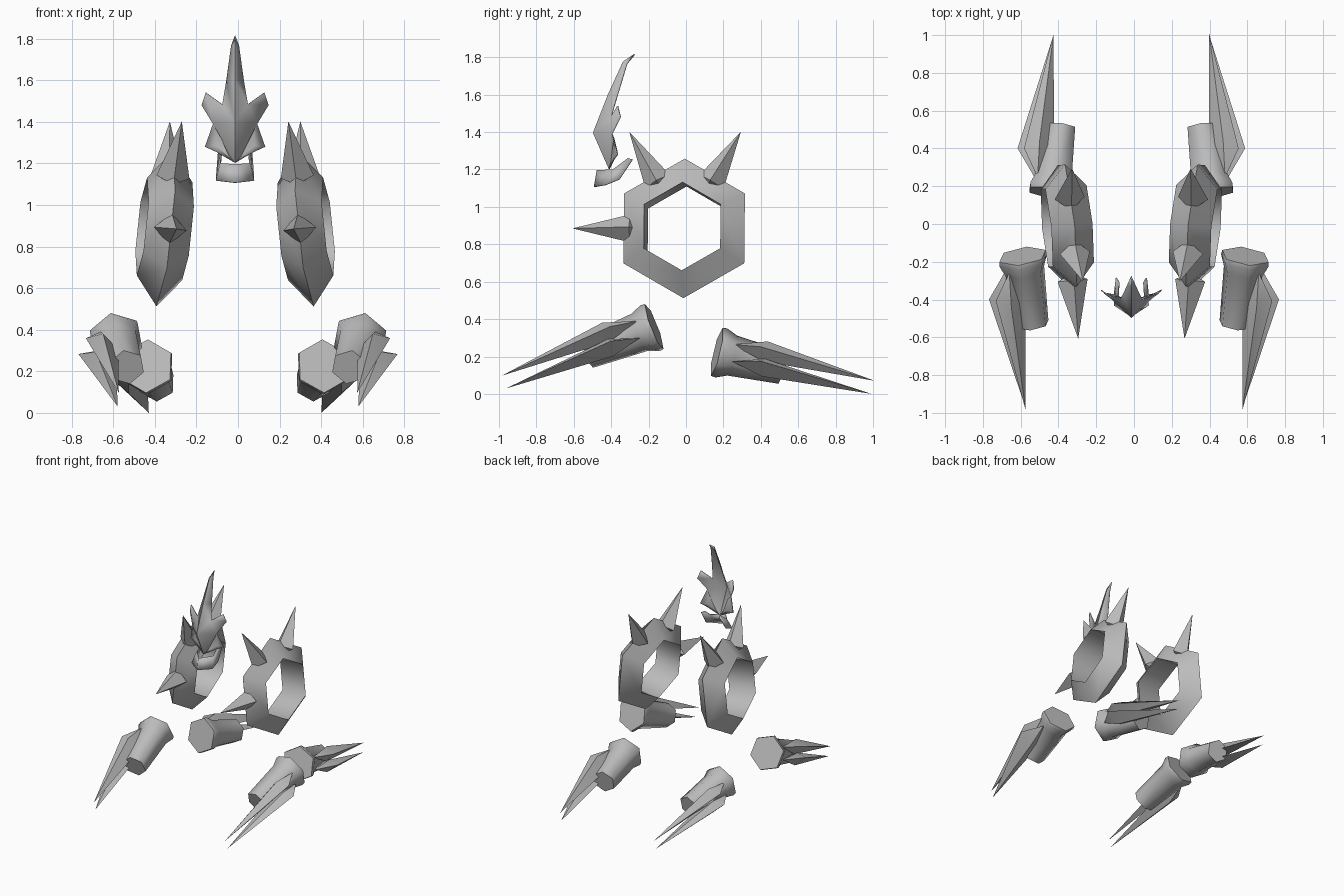
import bpy, math
from mathutils import Vector, Matrix

if "Cube" in bpy.data.objects:
    bpy.data.objects.remove(bpy.data.objects["Cube"])

mat = bpy.data.materials.new("plain grey")
mat.diffuse_color = (0.5, 0.5, 0.5, 1)
mat.use_nodes = True
mat.node_tree.nodes["Principled BSDF"].inputs["Base Color"].default_value = mat.diffuse_color


def make(name, verts, faces, smooth=0):
    me = bpy.data.meshes.new(name)
    me.from_pydata([tuple(v) for v in verts], [], faces)
    me.materials.append(mat)
    ob = bpy.data.objects.new(name, me)
    bpy.context.collection.objects.link(ob)
    bpy.ops.object.select_all(action='DESELECT')
    ob.select_set(True)
    bpy.context.view_layer.objects.active = ob
    bpy.ops.object.mode_set(mode='EDIT')
    bpy.ops.mesh.select_all(action='SELECT')
    bpy.ops.mesh.normals_make_consistent(inside=False)
    bpy.ops.object.mode_set(mode='OBJECT')
    if smooth:
        bpy.ops.object.shade_smooth_by_angle(angle=math.radians(smooth))
    return ob


def both(name, verts, faces, centre, smooth=0):
    """Build a part on the right and its mirror on the left."""
    make("right_" + name, verts, faces, smooth)
    make("left_" + name, [(2 * centre - v[0], v[1], v[2]) for v in verts], faces, smooth)


def spindle(back, mid, tip):
    """Blade or spike: back point, ring of middle corners, tip."""
    n = len(mid)
    faces = [(0, 1 + i, 1 + (i + 1) % n) for i in range(n)]
    faces += [(n + 1, 1 + (i + 1) % n, 1 + i) for i in range(n)]
    return [back] + mid + [tip], faces


# Spiked rings: hexagonal, with a ridge outside and a flat bore
C = -0.014
place = (Matrix.Translation((0.325, -0.01, 0.885))
         @ Matrix.Rotation(math.radians(-5.5), 4, 'Z')
         @ Matrix.Rotation(math.radians(-6), 4, 'Y'))
verts, faces = [], []
for i in range(6):
    a = math.radians(90 + 60 * i)
    for x, r in ((0, 0.375), (0.11, 0.237), (-0.11, 0.237)):
        verts.append(place @ Vector((x, r * math.cos(a), r * math.sin(a))))
    for k in range(3):
        p, q, j = 3 * i, 3 * ((i + 1) % 6), (k + 1) % 3
        faces.append((p + k, q + k, q + j, p + j))
both("ring", verts, faces, C, 65)

for name, deg in (("front", 180), ("upper_front", 120), ("upper_back", 60)):
    a = math.radians(deg)
    rad = Vector((0, math.cos(a), math.sin(a)))
    tan = Vector((0, -math.sin(a), math.cos(a)))
    side = Vector((1, 0, 0))
    mid = [rad * 0.29 + d for d in (side * .08, tan * .075, side * -.08, tan * -.075)]
    v, f = spindle(rad * 0.25, mid, rad * 0.6)
    both("ring_spike_" + name, [place @ p for p in v], f, C)


# Bracers: hexagonal sleeve with flared cuff and two long blades
def bracer(name, cuff, end, roll, centre):
    cuff = Vector(cuff)
    axis = Vector(end) - cuff
    length = axis.length
    axis.normalize()
    out = Vector((axis.y, -axis.x, 0)).normalized()
    if out.x < 0:
        out = -out
    up = axis.cross(out)
    if up.z < 0:
        up = -up

    def at(s, o, u):
        return cuff + axis * s + out * o + up * u

    v, f = [], []
    loops = ((0, .132), (.025, .135), (.085, .11), (length, .088))
    for s, r in loops:
        for i in range(6):
            a = math.radians(roll + 60 * i)
            v.append(at(s, r * math.cos(a), r * math.sin(a)))
    for k in range(len(loops) - 1):
        for i in range(6):
            j = (i + 1) % 6
            f.append((6 * k + i, 6 * k + j, 6 * k + 6 + j, 6 * k + 6 + i))
    f += [tuple(range(6)), tuple(range(18, 24))]
    both(name + "_bracer", v, f, centre, 65)

    v, f = spindle(at(.06, .083, .055),
                   [at(.20, .176, .076), at(.24, .10, .115), at(.24, .02, .03), at(.24, .11, .005)],
                   at(.85, .107, .045))
    both(name + "_upper_blade", v, f, centre, 30)
    v, f = spindle(at(.08, .10, -.035),
                   [at(.214, .21, 0), at(.24, .13, .02), at(.24, .03, -.03), at(.25, .12, -.075)],
                   at(.85, .108, -.027))
    both(name + "_lower_blade", v, f, centre, 30)


bracer("front", (.59, -.17, .36), (.535, -.53, .22), 17, 0)
bracer("back", (.41, .165, .225), (.36, .515, .14), 30, C)


# Face mask: thin half shell, mirrored
def shell(name, half, faces):
    n = len(half)
    verts = [(C + x, y, z) for x, y, z in half] + [(C - x, y, z) for x, y, z in half]
    faces = faces + [tuple(n + i for i in reversed(f)) for f in faces]
    ob = make(name, verts, faces)
    bpy.ops.object.mode_set(mode='EDIT')
    bpy.ops.mesh.select_all(action='SELECT')
    bpy.ops.mesh.remove_doubles(threshold=0.0005)
    bpy.ops.mesh.normals_make_consistent(inside=False)
    bpy.ops.object.mode_set(mode='OBJECT')
    bpy.ops.object.shade_smooth_by_angle(angle=math.radians(35))
    m = ob.modifiers.new("thickness", 'SOLIDIFY')
    m.thickness = 0.006
    m.offset = 0


shell("mask", [
    (0, -.275, 1.815),    # 0 horn tip
    (0, -.335, 1.775),    # 1 horn front, high
    (.017, -.315, 1.765), # 2 horn side, high
    (0, -.415, 1.60),     # 3 horn front, low
    (.04, -.365, 1.60),   # 4 horn side, low
    (0, -.495, 1.396),    # 5 brow
    (.06, -.40, 1.483),   # 6 notch beside the horn
    (.14, -.365, 1.54),   # 7 ear tip
    (.16, -.35, 1.48),    # 8 ear side
    (.105, -.395, 1.39),  # 9 ear base
    (.145, -.365, 1.28),  # 10 cheek tip
    (.09, -.385, 1.255),  # 11 cheek base
    (0, -.41, 1.203),     # 12 chin
    (.085, -.385, 1.365), # 13 eye top
    (.095, -.375, 1.285), # 14 eye outer corner
    (.03, -.40, 1.24),    # 15 eye inner corner
], [(0, 1, 2), (1, 3, 4, 2), (3, 5, 6, 4), (5, 9, 6), (6, 9, 8, 7),
    (5, 12, 9), (9, 12, 15, 13), (9, 13, 14, 10), (10, 14, 11),
    (11, 14, 15, 12), (13, 15, 14)])

# Jaw guard: band across the chin with arms rising at the back
shell("jaw_guard", [
    (0, -.475, 1.195), (0, -.49, 1.107),
    (.07, -.39, 1.20), (.09, -.43, 1.117),
    (.088, -.355, 1.147), (.065, -.31, 1.26), (.08, -.285, 1.253),
], [(0, 1, 3, 2), (2, 3, 4), (2, 4, 6, 5)])
